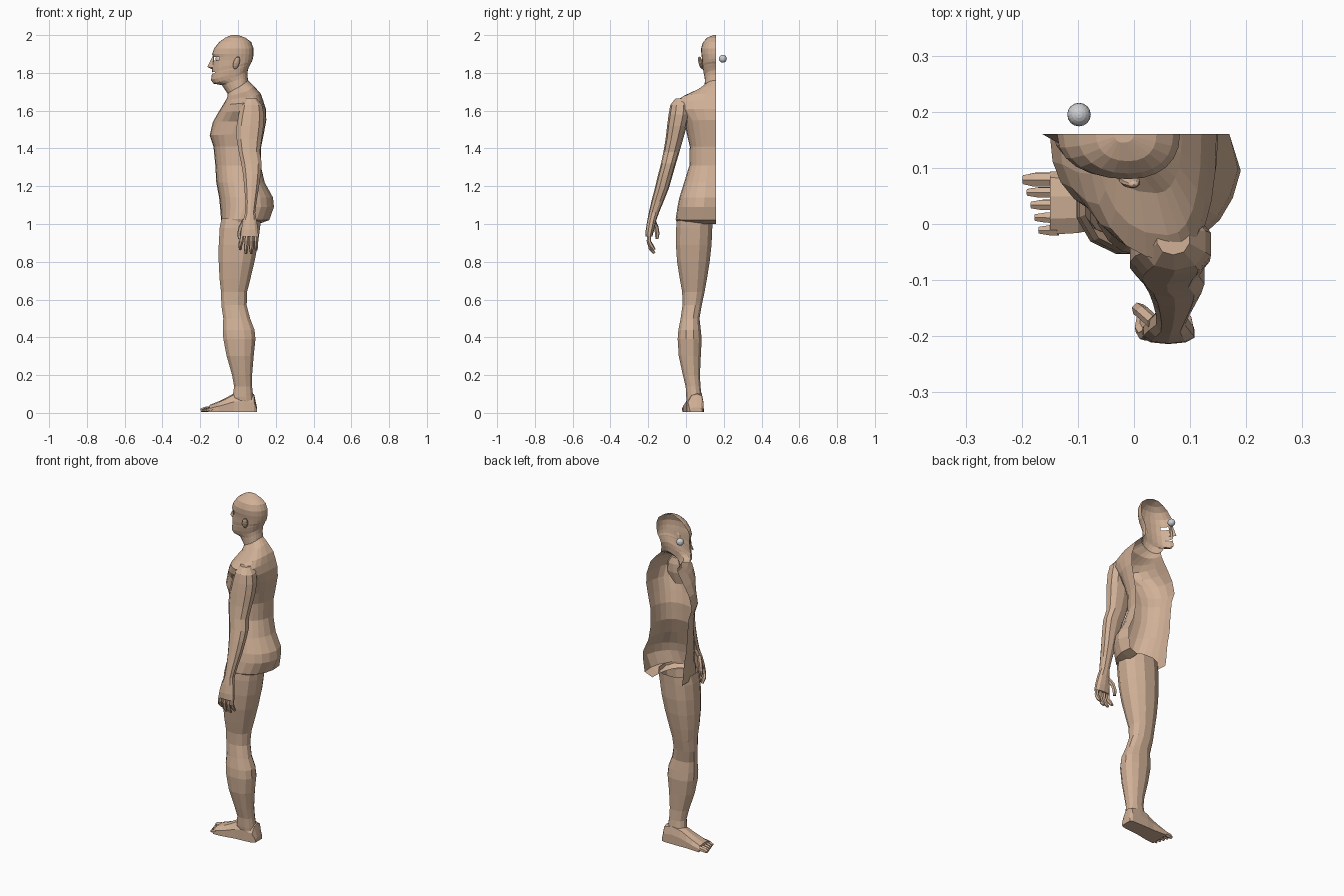
import bpy, bmesh, math
from mathutils import Vector

CUT = 0.16  # y of the open mid-plane


def material(name, rgb):
    m = bpy.data.materials.new(name)
    m.diffuse_color = (*rgb, 1)
    return m


skin = material("skin", (0.64, 0.44, 0.31))
eye_white = material("pale_grey", (0.62, 0.62, 0.64))


def finish(name, bm, mat, flip=True):
    if flip:
        bmesh.ops.recalc_face_normals(bm, faces=bm.faces)
    me = bpy.data.meshes.new(name)
    bm.to_mesh(me)
    bm.free()
    me.materials.append(mat)
    ob = bpy.data.objects.new(name, me)
    bpy.context.collection.objects.link(ob)
    return ob


def loft(name, rings, closed=True, caps=(False, False), holes=()):
    """Skin a list of point rings; holes are (band, segment) faces left open."""
    bm = bmesh.new()
    vs = [[bm.verts.new(p) for p in r] for r in rings]
    n = len(rings[0])
    for i in range(len(vs) - 1):
        for j in range(n if closed else n - 1):
            if (i, j) not in holes:
                k = (j + 1) % n
                bm.faces.new((vs[i][j], vs[i][k], vs[i + 1][k], vs[i + 1][j]))
    for on, r in zip(caps, (vs[0], vs[-1])):
        if on:
            bm.faces.new(r)
    return finish(name, bm, skin)


def half_ring(xf, xb, ym, xm, zf, zb, p=0.9, n=12, cleft=0):
    """Half section, open at the mid-plane, from front (xf) round to back (xb)."""
    pts = []
    for j in range(n + 1):
        u = math.pi * j / n
        c, s = math.cos(u), max(0, math.sin(u))
        reach = (xm - xf) if c > 0 else (xb - xm)
        x = xm - math.copysign(abs(c) ** p, c) * reach
        if j == n:
            x -= cleft
        pts.append((x, CUT - (CUT - ym) * s ** p, zf + (zb - zf) * (1 - c) / 2))
    return pts


def box_ring(x0, x1, y0, y1, z, n=12, p=0.85):
    """Rounded closed section at height z."""
    pts = []
    for j in range(n):
        a = 2 * math.pi * (j + 0.5) / n
        c, s = math.cos(a), math.sin(a)
        pts.append(((x0 + x1) / 2 + (x1 - x0) / 2 * math.copysign(abs(c) ** p, c),
                    (y0 + y1) / 2 + (y1 - y0) / 2 * math.copysign(abs(s) ** p, s), z))
    return pts


def finger(name, path, r, sides=6):
    """Tapered tube along a path."""
    pts = [Vector(p) for p in path]
    rings = []
    for i, p in enumerate(pts):
        d = (pts[min(i + 1, len(pts) - 1)] - pts[max(i - 1, 0)]).normalized()
        side = d.cross(Vector((0.3, 1, 0.1))).normalized()
        up = side.cross(d)
        k = r * (0.65 if i == len(pts) - 1 else 1)
        rings.append([p + (side * math.cos(t) + up * math.sin(t)) * k
                      for t in (2 * math.pi * j / sides for j in range(sides))])
    loft(name, rings, caps=(True, True))


# Torso: front x, back x, side y, widest x, front z, back z, cleft depth
torso = [
    (-.085, .11, -.045, .00, 1.00, 1.00, 0), (-.09, .17, -.055, .01, 1.03, 1.02, .01),
    (-.095, .195, -.045, .03, 1.09, 1.09, .025), (-.10, .19, -.035, .03, 1.14, 1.14, .02),
    (-.115, .145, -.01, .02, 1.22, 1.22, .01), (-.12, .12, .018, .01, 1.31, 1.31, 0),
    (-.13, .123, .02, .01, 1.41, 1.41, 0), (-.15, .137, .005, .02, 1.47, 1.48, 0),
    (-.133, .15, -.01, .05, 1.54, 1.55, 0), (-.105, .147, -.055, .07, 1.59, 1.61, 0),
    (-.08, .133, -.065, .07, 1.63, 1.655, 0), (-.065, .12, -.02, .06, 1.655, 1.69, 0),
    (-.057, .085, .055, .04, 1.67, 1.73, 0), (-.055, .053, .098, .005, 1.69, 1.76, 0)]
loft("torso", [half_ring(*t[:6], p=.85, cleft=t[6]) for t in torso], closed=False)

# Head and neck, with the eye opening and mouth slit left open
head = [
    (-.055, .053, .098, .005, 1.69, 1.76), (-.085, .05, .10, .00, 1.735, 1.79),
    (-.13, .052, .098, -.01, 1.743, 1.815), (-.143, .058, .094, -.01, 1.762, 1.83),
    (-.138, .065, .09, -.01, 1.795, 1.845), (-.138, .067, .09, -.01, 1.803, 1.85),
    (-.137, .074, .087, -.01, 1.825, 1.86), (-.132, .079, .085, -.01, 1.866, 1.875),
    (-.131, .081, .083, -.01, 1.884, 1.89), (-.137, .082, .081, -.01, 1.90, 1.90),
    (-.126, .082, .08, -.01, 1.93, 1.93), (-.10, .07, .09, -.01, 1.963, 1.963),
    (-.068, .04, .112, -.01, 1.986, 1.986), (-.035, .0, .145, -.02, 2.0, 2.0)]
loft("head", [half_ring(*h) for h in head], closed=False, caps=(False, True),
     holes={(7, 1), (7, 2), (4, 0), (4, 1)})

# Nose half
bm = bmesh.new()
bridge, tip, base, wing, brow = [bm.verts.new(p) for p in (
    (-.133, CUT, 1.89), (-.163, CUT, 1.832), (-.134, CUT, 1.818),
    (-.128, .14, 1.826), (-.128, .15, 1.885))]
bm.faces.new((bridge, brow, wing, tip))
bm.faces.new((tip, wing, base))
finish("nose", bm, skin, flip=False)

# Ear
bm = bmesh.new()
bmesh.ops.create_uvsphere(bm, u_segments=10, v_segments=6, radius=1)
for v in bm.verts:
    lean = v.co.z * 0.008
    v.co = Vector((-.008 + v.co.x * .018 + lean, .078 + v.co.y * .012 - lean,
                   1.853 + v.co.z * .034))
finish("ear", bm, skin)

# Loose eyeball
bm = bmesh.new()
bmesh.ops.create_uvsphere(bm, u_segments=16, v_segments=10, radius=.021)
bmesh.ops.translate(bm, verts=bm.verts, vec=(-.098, .195, 1.875))
finish("eyeball", bm, eye_white)

# Leg: x range, y range, height
leg = [
    (-.09, .125, -.05, .145, 1.03), (-.10, .12, -.055, .142, .98), (-.105, .108, -.056, .138, .89),
    (-.105, .09, -.05, .128, .80), (-.10, .068, -.035, .113, .71), (-.092, .05, -.022, .10, .64),
    (-.09, .048, -.02, .085, .57), (-.08, .066, -.03, .073, .50), (-.083, .09, -.042, .08, .44),
    (-.08, .095, -.046, .085, .39), (-.062, .085, -.04, .08, .30), (-.033, .076, -.018, .075, .20),
    (-.022, .076, -.003, .078, .14), (-.03, .082, .0, .085, .085), (-.02, .085, .005, .085, .05)]
loft("leg", [box_ring(*r) for r in leg])


# Foot: x, y range, top height
def foot_ring(x, y0, y1, top):
    w, b = y1 - y0, .004
    return [(x, y0, b), (x, y0, b + (top - b) * .55), (x, y0 + w * .25, top * .92),
            (x, y0 + w * .6, top), (x, y1 - w * .1, top * .9),
            (x, y1, b + (top - b) * .5), (x, y1, b)]


foot = [(.10, .02, .085, .03), (.085, .01, .092, .10), (.03, .003, .092, .115),
        (-.02, .0, .092, .105), (-.06, -.008, .09, .082), (-.10, -.016, .092, .062),
        (-.15, -.019, .094, .042)]
loft("foot", [foot_ring(*f) for f in foot], caps=(True, True))

# Toes, largest on the inner side
for i in range(5):
    y = .079 - i * .0225
    r = .014 if i == 0 else .0105
    end = -.197 + .007 * i
    finger(f"toe_{i + 1}", [(-.135, y, .022), (end + .02, y, .018), (end, y, .013)], r)

# Arm: x range, y range, height
arm = [
    (.04, .10, -.055, .01, 1.665), (.015, .13, -.083, .02, 1.63), (.0, .14, -.092, .02, 1.58),
    (-.01, .138, -.10, .005, 1.52), (-.01, .128, -.108, -.015, 1.45), (.002, .118, -.12, -.035, 1.38),
    (.015, .128, -.132, -.053, 1.32), (.025, .122, -.148, -.07, 1.26), (.032, .112, -.165, -.09, 1.19),
    (.038, .10, -.183, -.118, 1.12), (.038, .092, -.197, -.143, 1.06), (.025, .10, -.205, -.157, 1.02),
    (.015, .108, -.213, -.168, .97), (.012, .11, -.214, -.178, .935)]
loft("arm", [box_ring(*r, n=10) for r in arm], caps=(True, True))

# Fingers and thumb
for i, (x0, x1, z) in enumerate(((.025, .012, .865), (.049, .042, .845),
                                 (.073, .070, .845), (.096, .096, .862))):
    finger(f"finger_{i + 1}", [(x0, -.194, .955), ((x0 + x1) / 2, -.197, .91),
                               (x1, -.186, z + .025), (x1, -.168, z)], .0115)
finger("thumb", [(.035, -.175, 1.02), (.016, -.158, .985), (.008, -.152, .95),
                 (.008, -.154, .92)], .0125)
